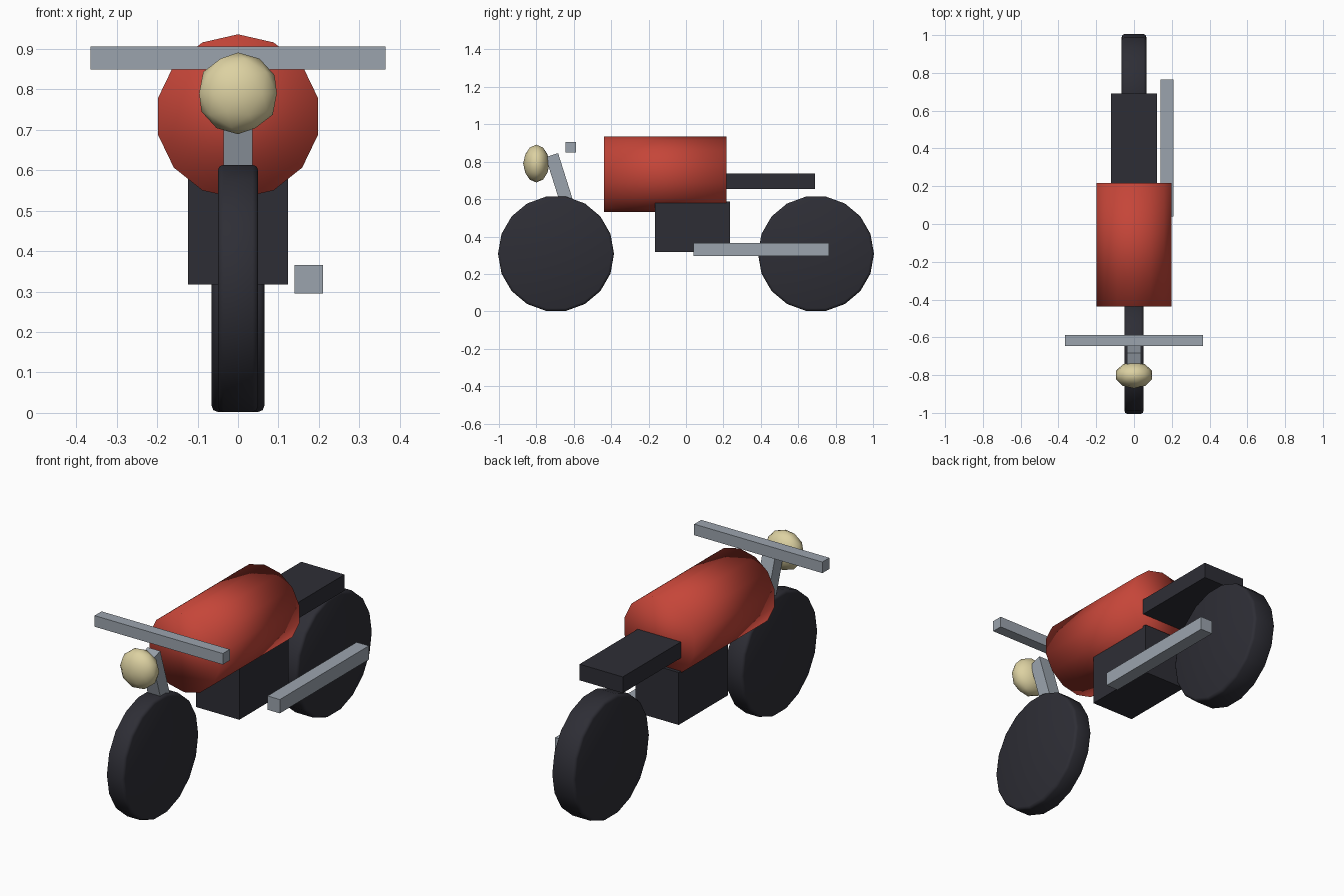
import bpy
from math import radians

default = bpy.data.objects.get("Cube")
if default:
    bpy.data.objects.remove(default, do_unlink=True)


def material(name, rgb):
    mat = bpy.data.materials.new(name)
    mat.use_nodes = True
    mat.diffuse_color = (*rgb, 1)
    mat.node_tree.nodes["Principled BSDF"].inputs["Base Color"].default_value = (*rgb, 1)
    return mat


BLACK = material("charcoal black", (0.027, 0.027, 0.036))
RED = material("tank red", (0.56, 0.06, 0.04))
STEEL = material("steel grey", (0.33, 0.37, 0.42))
CREAM = material("lamp cream", (0.72, 0.64, 0.36))


def finish(name, mat):
    obj = bpy.context.object
    obj.name = name
    obj.data.materials.append(mat)
    return obj


def box(name, mat, low, high):
    centre = [(a + b) / 2 for a, b in zip(low, high)]
    bpy.ops.mesh.primitive_cube_add(size=1, location=centre)
    obj = finish(name, mat)
    obj.scale = [b - a for a, b in zip(low, high)]
    return obj


# Wheels: solid discs with softened rims
def wheel(name, y, width):
    bpy.ops.mesh.primitive_cylinder_add(vertices=18, radius=0.31, depth=width,
                                        location=(0, y, 0.308),
                                        rotation=(0, radians(90), 0))
    obj = finish(name, BLACK)
    bevel = obj.modifiers.new("rim", 'BEVEL')
    bevel.width = 0.014
    bevel.segments = 2
    bevel.limit_method = 'ANGLE'
    bpy.ops.object.shade_smooth()


wheel("front_wheel", -0.695, 0.10)
wheel("rear_wheel", 0.695, 0.13)

# Fuel tank
bpy.ops.mesh.primitive_cylinder_add(vertices=14, radius=0.203, depth=0.655,
                                    location=(0, -0.11, 0.733),
                                    rotation=(radians(90), 0, 0))
finish("fuel_tank", RED)
bpy.ops.object.shade_smooth()

# Engine and seat
box("engine", BLACK, (-0.123, -0.165, 0.317), (0.123, 0.235, 0.587))
box("seat", BLACK, (-0.123, 0.17, 0.655), (0.123, 0.69, 0.738))

# Exhaust on the left side, and handlebar
box("exhaust", STEEL, (0.14, 0.04, 0.295), (0.21, 0.765, 0.366))
box("handlebar", STEEL, (-0.365, -0.645, 0.849), (0.365, -0.588, 0.906))

# Raked fork running down into the front wheel
fork = box("fork", STEEL, (-0.036, -0.689, 0.425), (0.036, -0.619, 0.845))
fork.rotation_euler.x = radians(17.5)

# Headlight
bpy.ops.mesh.primitive_ico_sphere_add(subdivisions=2, radius=0.101,
                                      location=(0, -0.80, 0.79))
lamp = finish("headlight", CREAM)
lamp.scale.y = 0.7
bpy.ops.object.shade_smooth()
